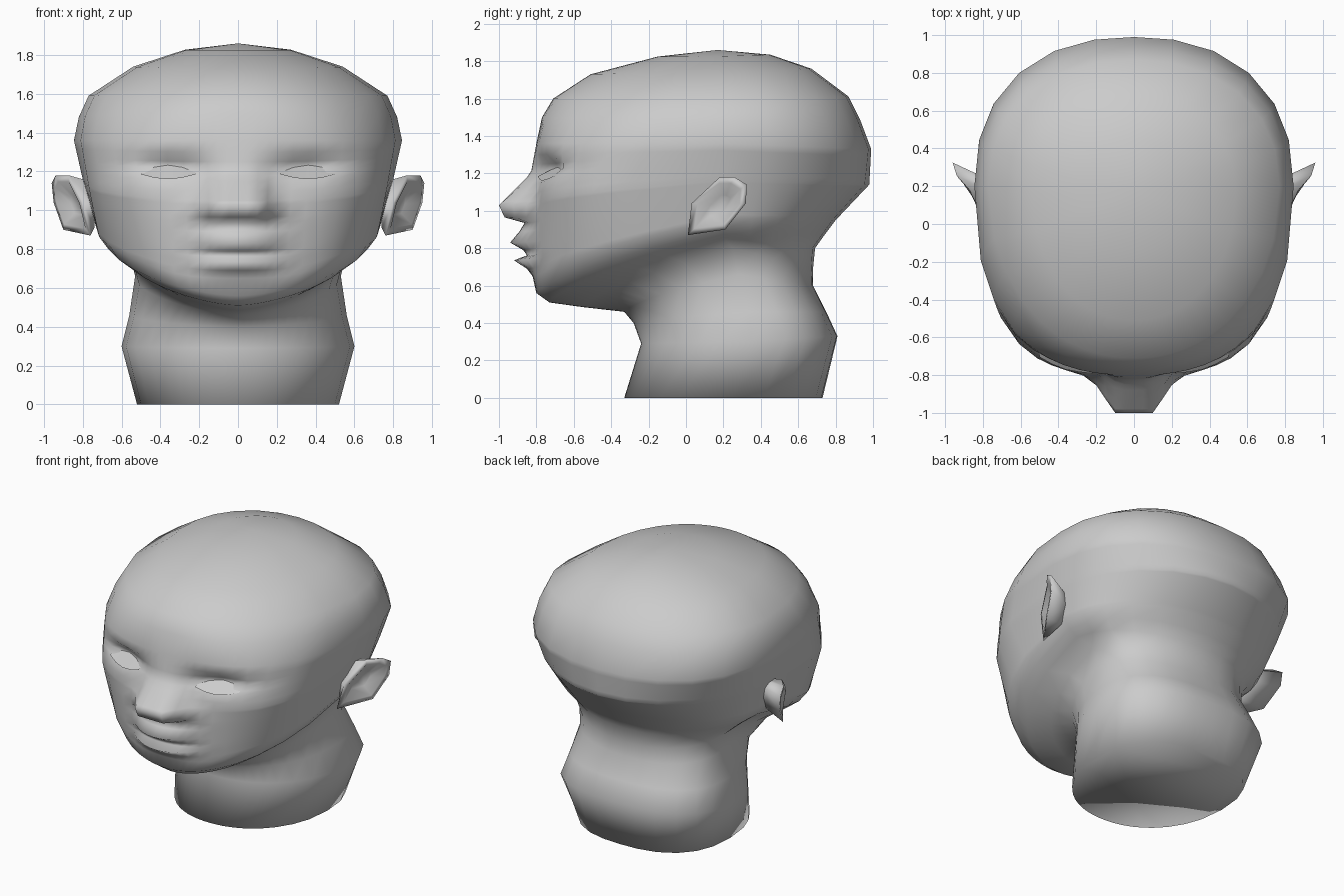
import bpy, bmesh, math

if "Cube" in bpy.data.objects:
    bpy.data.objects.remove(bpy.data.objects["Cube"])

skin = bpy.data.materials.new("grey_clay")
skin.diffuse_color = (0.6, 0.6, 0.6, 1)
skin.use_nodes = True
skin.node_tree.nodes["Principled BSDF"].inputs["Base Color"].default_value = skin.diffuse_color


def finish(name, verts, faces):
    me = bpy.data.meshes.new(name)
    me.from_pydata(verts, [], faces)
    bm = bmesh.new()
    bm.from_mesh(me)
    bmesh.ops.recalc_face_normals(bm, faces=bm.faces)
    for f in bm.faces:
        f.smooth = True
    bm.to_mesh(me)
    bm.free()
    me.materials.append(skin)
    ob = bpy.data.objects.new(name, me)
    bpy.context.collection.objects.link(ob)
    return ob


def lerp_table(table, z):
    if z <= table[0][0]:
        return table[0][1]
    for (a, va), (b, vb) in zip(table, table[1:]):
        if z <= b:
            return va + (vb - va) * (z - a) / (b - a)
    return table[-1][1]


# Facial relief: forward bulge of nose, lips and muzzle, hollow of the eye sockets
NOSE = [(.935, 0), (.965, .17), (1.03, .20), (1.2, .03), (1.36, 0)]
NOSE_W = [(.94, .2), (1.03, .19), (1.2, .11), (1.36, .13)]
LIPS = [(.65, .02), (.69, .05), (.735, .12), (.762, .05), (.79, .07),
        (.83, .14), (.89, .09), (.94, .06), (.97, 0)]
MUZZLE = [(.65, 0), (.76, .04), (.95, .05), (1.1, 0)]


def relief(x, z):
    x = abs(x)
    w = lerp_table(NOSE_W, z)
    d = lerp_table(NOSE, z) * min(1, max(0, (w + .05 - x) / (w * .73)))
    lips = lerp_table(LIPS, z) if .6 < z < .97 else 0
    d = max(d, lips * max(0, 1 - (x / .26) ** 2))
    d = max(d, lerp_table(MUZZLE, z) * max(0, 1 - x / .42))
    d -= .085 * math.exp(-((x - .36) / .16) ** 2 - ((z - 1.225) / .05) ** 2)
    return -d


# Tilted rings: front y, front z, back y, back z, half width, middle y, middle z,
# front squareness, back squareness
KEYS = [
    (-.33, 0, .73, 0, .52, .25, 0, 2.1, 2.5),
    (-.24, .29, .81, .33, .60, .35, .30, 2.0, 2.65),
    (-.28, .40, .75, .46, .56, .33, .46, 2.0, 2.6),
    (-.33, .46, .68, .60, .53, .28, .66, 2.1, 2.4),
    (-.55, .485, .68, .70, .56, .25, .80, 2.2, 2.2),
    (-.73, .51, .69, .80, .64, .2, .86, 2.3, 2.1),
    (-.80, .56, .74, .87, .70, .2, .90, 2.4, 2.1),
    (-.80, .65, .80, .95, .745, .2, .96, 2.6, 2.05),
    (-.80, 1.05, .98, 1.14, .80, .2, 1.16, 3.1, 2.0),
    (-.80, 1.36, .99, 1.33, .845, .2, 1.36, 2.5, 2.3),
    (-.77, 1.50, .93, 1.49, .82, .2, 1.48, 2.25, 2.25),
    (-.71, 1.60, .87, 1.61, .77, .2, 1.59, 2.1, 2.2),
    (-.51, 1.73, .67, 1.76, .54, .17, 1.74, 2.1, 2.1),
    (-.15, 1.825, .45, 1.835, .28, .15, 1.825, 2, 2),
]
FACE_Z = [.69, .735, .762, .79, .83, .89, .935, .965, 1.03, 1.10, 1.15,
          1.18, 1.215, 1.25, 1.30]


def ring_at(z):
    for a, b in zip(KEYS, KEYS[1:]):
        if a[1] <= z <= b[1]:
            t = (z - a[1]) / (b[1] - a[1])
            return tuple(p + (q - p) * t for p, q in zip(a, b))


FRONT_U = [0, .06, .125, .19, .25, .34, .44, .54, .64, .76, .88, .96, 1]
BACK_U = [.97, .88, .72, .5, .25, 0]


def ring_points(r):
    yf, zf, yb, zb, w, ym, zm, p, q = r
    half = []
    for u in FRONT_U:
        k = (1 - u ** p) ** (1 / p)
        z = zf + (zm - zf) * (1 - k) ** .7
        y = ym + (yf - ym) * k
        if zf > .6 and u < .8:
            y += relief(u * w, zf)
            z = zf + (z - zf) * min(1, u / .6)
        half.append((u * w, y, z))
    for u in BACK_U:
        k = (1 - u ** q) ** (1 / q)
        half.append((u * w, ym + (yb - ym) * k, zm + (zb - zm) * k))
    return half + [(-x, y, z) for x, y, z in half[-2:0:-1]]


# Head and neck
rings = sorted(set([k[1] for k in KEYS] + FACE_Z))
verts, faces = [], []
for z in rings:
    verts += ring_points(ring_at(z))
n = len(verts) // len(rings)
for i in range(len(rings) - 1):
    for j in range(n):
        k = (j + 1) % n
        faces.append((i * n + j, i * n + k, (i + 1) * n + k, (i + 1) * n + j))
verts.append((0, .17, 1.86))
top = len(verts) - 1
faces += [(top - n + j, top - n + (j + 1) % n, top) for j in range(n)]
faces.append(tuple(range(n)))
finish("head_and_neck", verts, faces)


def face_y(x, z):
    yf, _, _, _, w, ym, _, p, _ = ring_at(z)
    k = (1 - (abs(x) / w) ** p) ** (1 / p)
    return ym + (yf - ym) * k + relief(x, z)


# Ear rim, walking round from the lobe
RIM = [(.76, .01, .87), (.80, .03, 1.04), (.87, .18, 1.18), (.94, .26, 1.18),
       (.96, .325, 1.14), (.95, .32, 1.04), (.90, .21, .90)]


def toward(p, c, t):
    return tuple(a + (b - a) * t for a, b in zip(p, c))


for side, s in (("right", 1), ("left", -1)):
    # Eye: almond plate tilted up, its lower lid standing forward
    rows = [[], []]
    for t in (0, .25, .5, .75, 1):
        x = .22 + .28 * t
        bow = math.sin(math.pi * t)
        zl, zu = 1.185 - .025 * bow, 1.195 + .04 * bow
        rows[0].append((s * x, face_y(x, zl) - .02, zl))
        rows[1].append((s * x, face_y(x, zu) - .004, zu))
    finish(side + "_eye", sum(rows, []),
           [(i, i + 1, i + 6, i + 5) for i in range(4)])

    # Ear: root, rim, inner rim and hollow
    root = [(.74, .12 + .5 * (y - .12), 1.03 + .75 * (z - 1.03)) for x, y, z in RIM]
    inner = [toward(p, (.88, .17, 1.03), .22) for p in RIM]
    hollow = [toward(p, (.81, .19, 1.03), .65) for p in RIM]
    m = len(RIM)
    ev = [(s * x, y, z) for x, y, z in root + RIM + inner + hollow]
    ef = [(r * m + j, r * m + (j + 1) % m, (r + 1) * m + (j + 1) % m, (r + 1) * m + j)
          for r in range(3) for j in range(m)]
    ef.append(tuple(range(3 * m, 4 * m)))
    finish(side + "_ear", ev, ef)
